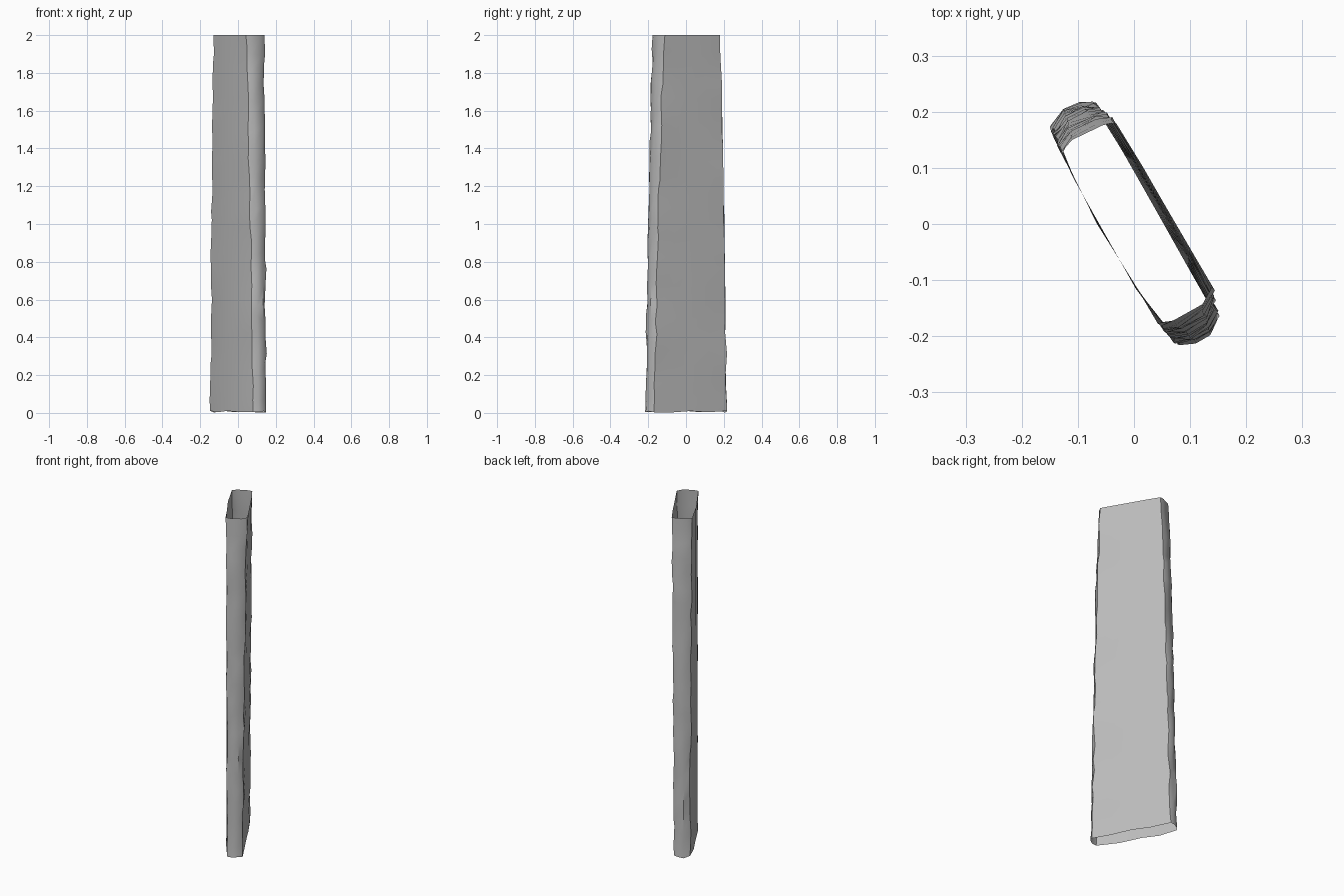
import bpy, bmesh, math, random
from mathutils import Vector

cube = bpy.data.objects.get("Cube")
if cube:
    bpy.data.objects.remove(cube)
random.seed(4)

# Plain grey stone
stone = bpy.data.materials.new("grey_stone")
stone.use_nodes = True
GREY = (0.5, 0.5, 0.5, 1)
stone.diffuse_color = GREY
stone.node_tree.nodes["Principled BSDF"].inputs["Base Color"].default_value = GREY

# Matching outline points: (bottom xy, top xy, roughness)
OUTLINE = [
    ((0.08, -0.216), (0.042, -0.177), 0.008),    # front narrow side
    ((0.11, -0.213), (0.07, -0.172), 0.006),
    ((0.136, -0.198), (0.122, -0.143), 0.006),
    ((0.149, -0.17), (0.139, -0.112), 0.008),
    ((0.095, -0.075), (0.098, -0.04), 0.0),      # left broad side
    ((0.04, 0.023), (0.056, 0.032), 0.0),
    ((-0.015, 0.12), (0.014, 0.105), 0.0),
    ((-0.073, 0.218), (-0.032, 0.18), 0.008),    # back narrow side
    ((-0.098, 0.217), (-0.055, 0.177), 0.006),
    ((-0.126, 0.205), (-0.11, 0.15), 0.006),
    ((-0.149, 0.175), (-0.13, 0.128), 0.008),
    ((-0.107, 0.08), (-0.103, 0.076), 0.0),      # right broad side
    ((-0.059, -0.005), (-0.066, 0.0), 0.0),
    ((0.003, -0.115), (0.0, -0.105), 0.0),
]
LEVELS = 24

# Open tapering shell with chipped corners
bm = bmesh.new()
rings = []
for level in range(LEVELS + 1):
    t = level / LEVELS
    ring = []
    for low, high, rough in OUTLINE:
        # The top rim pulls in only over the last stretch
        blend = 0.75 * t + 0.25 * t ** 6
        p = Vector(low).lerp(Vector(high), blend)
        inner = 0 < level < LEVELS
        along = Vector((0.49, -0.87)) * random.uniform(-1, 0.5) * rough
        across = Vector((0.87, 0.49)) * random.uniform(-1, 1) * rough
        if inner:
            if p.y > 0:
                along = -along
            p += along + across * 0.5
        z = 2 * t
        if inner and rough:
            z += random.uniform(-0.025, 0.025)
        elif level == 0:
            z += random.uniform(0, 0.012)
        ring.append(bm.verts.new((p.x, p.y, z)))
    rings.append(ring)
n = len(OUTLINE)
for a, b in zip(rings, rings[1:]):
    for i in range(n):
        j = (i + 1) % n
        bm.faces.new((a[i], a[j], b[j], b[i]))
mesh = bpy.data.meshes.new("stone_shaft")
bm.to_mesh(mesh)
bm.free()
mesh.materials.append(stone)
shaft = bpy.data.objects.new("stone_shaft", mesh)
bpy.context.collection.objects.link(shaft)

# Smooth faces, crisp corners
bpy.ops.object.select_all(action="DESELECT")
shaft.select_set(True)
bpy.context.view_layer.objects.active = shaft
bpy.ops.object.shade_smooth_by_angle(angle=math.radians(40))
